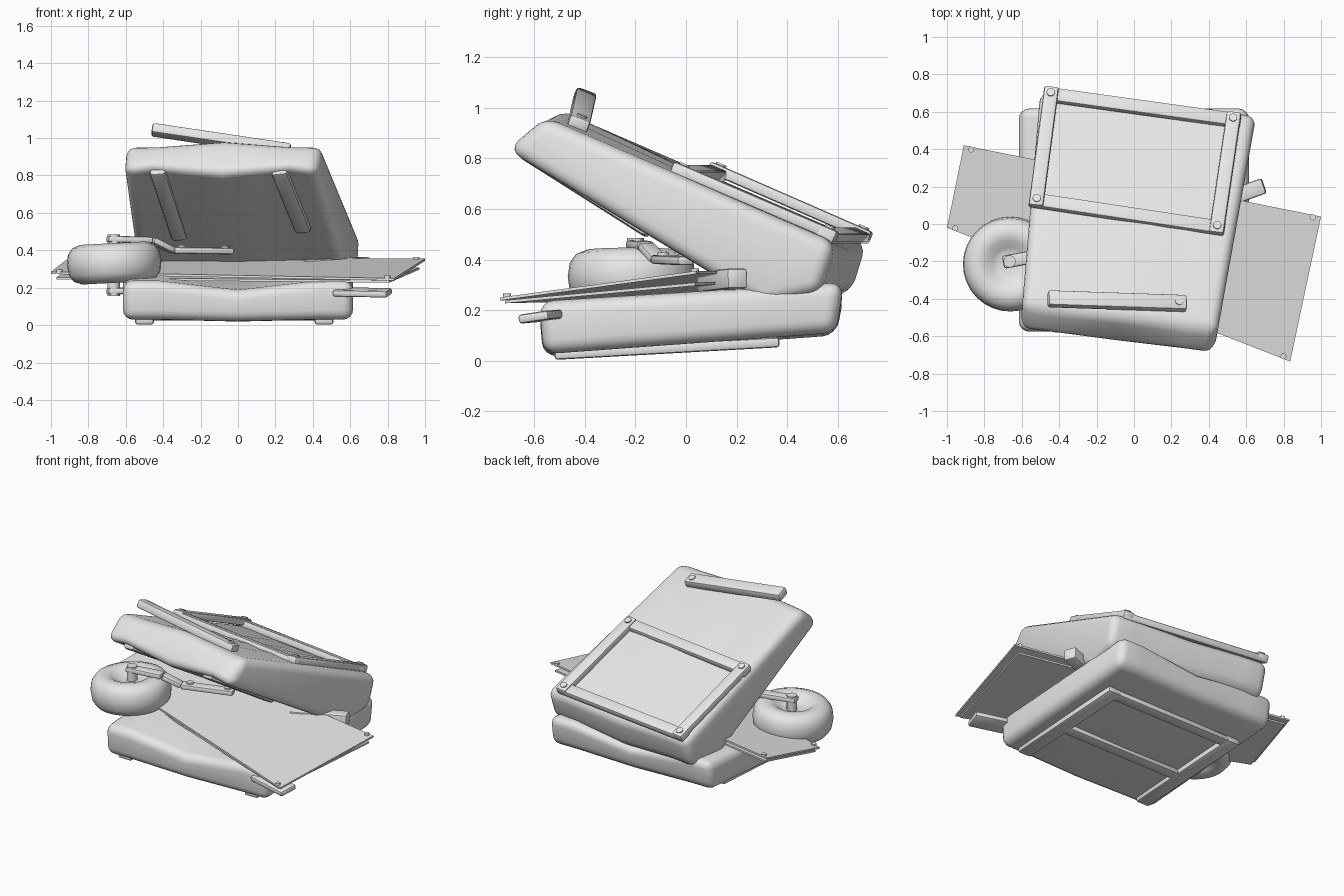
import bpy, bmesh, math
from mathutils import Vector, Matrix

cube = bpy.data.objects.get("Cube")
if cube:
    bpy.data.objects.remove(cube, do_unlink=True)

GREY = (0.8, 0.8, 0.8, 1)
grey = bpy.data.materials.new("plain_grey")
grey.use_nodes = True
grey.diffuse_color = GREY
grey.node_tree.nodes["Principled BSDF"].inputs["Base Color"].default_value = GREY


def finish(name, bm, bevel=0.0, segments=2, angle=35):
    """Turn a bmesh into a smooth-shaded, optionally bevelled object."""
    bmesh.ops.recalc_face_normals(bm, faces=bm.faces)
    mesh = bpy.data.meshes.new(name)
    bm.to_mesh(mesh)
    bm.free()
    mesh.materials.append(grey)
    ob = bpy.data.objects.new(name, mesh)
    bpy.context.collection.objects.link(ob)
    bpy.ops.object.select_all(action='DESELECT')
    bpy.context.view_layer.objects.active = ob
    ob.select_set(True)
    if bevel:
        mod = ob.modifiers.new("rounded_edges", 'BEVEL')
        mod.width, mod.segments = bevel, segments
        mod.limit_method, mod.angle_limit = 'ANGLE', math.radians(32)
        bpy.ops.object.modifier_apply(modifier=mod.name)
    bpy.ops.object.shade_smooth_by_angle(angle=math.radians(angle))
    return ob


def bar(name, p, q, width, height, up=(0, 0, 1), bevel=0.012):
    """Box running from p to q, with its top turned towards up."""
    p, q = Vector(p), Vector(q)
    along = (q - p).normalized()
    side = along.cross(Vector(up)).normalized()
    turn = Matrix((along, side, side.cross(along))).transposed().to_4x4()
    size = Matrix.Diagonal(((q - p).length, width, height, 1))
    bm = bmesh.new()
    bmesh.ops.create_cube(bm, size=1, matrix=Matrix.Translation((p + q) / 2) @ turn @ size)
    return finish(name, bm, bevel)


def bolt(name, at, axis=(0, 0, 1), radius=0.022, depth=0.03):
    bm = bmesh.new()
    turn = Vector(axis).to_track_quat('Z', 'Y').to_matrix().to_4x4()
    bmesh.ops.create_cone(bm, cap_ends=True, segments=12, radius1=radius, radius2=radius,
                          depth=depth, matrix=Matrix.Translation(at) @ turn)
    return finish(name, bm)


def cushion(name, profile, bends, place, bevel):
    """Sweep a side profile across the width; bends lift its middle and its flanks."""
    bm = bmesh.new()
    rings = []
    for u in (-1, -0.7, -0.35, 0, 0.35, 0.7, 1):
        t = min(abs(u) / 0.7, 1)
        inside = abs(u) < 1
        rings.append([bm.verts.new(place(u, y, z + inside * (mid * (1 - t) + flank * t)))
                      for (y, z), (mid, flank) in zip(profile, bends)])
    n = len(profile)
    for a, b in zip(rings, rings[1:]):
        for i in range(n):
            j = (i + 1) % n
            bm.faces.new((a[i], a[j], b[j], b[i]))
    bm.faces.new(rings[0])
    bm.faces.new(rings[-1])
    return finish(name, bm, bevel, 4, 50)


# Lower cushion, leaning slightly forward
cushion("lower_cushion", [(-0.565, 0.025), (-0.58, 0.235), (0.625, 0.31), (0.595, 0.11)],
        [(-0.01, 0), (-0.05, 0), (-0.05, 0), (-0.01, 0)],
        lambda u, y, z: (0.615 * u, y, z), 0.055)

# Upper cushion, steeply tilted and turned
cushion("upper_cushion",
        [(-0.71, 0.825), (-0.565, 0.965), (0.59, 0.465), (0.53, 0.27), (0.3, 0.215)],
        [(-0.015, 0.022), (0.03, 0), (-0.015, 0), (-0.025, 0), (-0.02, 0.015)],
        lambda u, y, z: (0.132 * y + (0.55 + 0.047 * y) * u, y + 0.065 * (1 - u), z), 0.055)


# Rail frame under the lower cushion
def under(x, y):
    return (x, y, 0.024 + 0.056 * (y + 0.5))


for label, x in (("right", -0.5), ("left", 0.46)):
    bar(f"base_rail_{label}", under(x, -0.52), under(x, 0.37), 0.1, 0.04)
for label, y in (("front", -0.15), ("rear", 0.33)):
    bar(f"base_cross_rail_{label}", under(-0.5, y), under(0.46, y), 0.08, 0.036)

# Rail frame on top of the upper cushion
slope = Vector((0, 0.4, 0.92))
corners = [Vector(c) for c in ((-0.445, 0.69, 0.495), (0.53, 0.555, 0.495),
                               (0.445, -0.02, 0.742), (-0.52, 0.125, 0.742))]
for i, label in enumerate(("rear", "left", "front", "right")):
    p, q = corners[i], corners[(i + 1) % 4]
    over = (q - p).normalized() * 0.04
    lift = slope * (0.01 if i % 2 else 0)
    bar(f"top_rail_{label}", p - over + lift, q + over + lift, 0.078, 0.045, slope)
    bolt(f"top_rail_bolt_{label}", p + slope * 0.025, slope)

# Loose bar on the upper cushion's front edge
loose_up = (0.15, 0.35, 0.94)
bar("loose_top_bar", (-0.46, -0.40, 1.045), (0.28, -0.425, 0.935), 0.085, 0.055, loose_up)
bolt("loose_top_bar_bolt", (0.24, -0.415, 0.957), loose_up)

# Straps on the underside of the upper cushion
for label, p, q in (("right", (-0.43, -0.57, 0.83), (-0.31, 0.02, 0.47)),
                    ("left", (0.22, -0.645, 0.83), (0.35, -0.14, 0.51))):
    bar(f"under_strap_{label}", p, q, 0.09, 0.06, (0, 0.5, 0.87), 0.02)

# Two thin skewed plates between the cushions, spreading apart towards the rear
plate = [Vector(c) for c in ((-0.91, 0.42, 0.355), (1.0, 0.04, 0.355),
                             (0.835, -0.735, 0.25), (-1.0, -0.02, 0.285))]
middle = sum(plate, Vector()) / 4
for name, spread, inset in (("upper_plate", 0, 0), ("lower_plate", 1, 0.03)):
    bm = bmesh.new()
    top = [bm.verts.new(c.lerp(middle, inset) - Vector((0, 0, spread * gap)))
           for c, gap in zip(plate, (0.03, 0.045, 0.013, 0.03))]
    low = [bm.verts.new(v.co - Vector((0, 0, 0.012))) for v in top]
    bm.faces.new(top)
    bm.faces.new(low)
    for i in range(4):
        j = (i + 1) % 4
        bm.faces.new((top[i], top[j], low[j], low[i]))
    finish(name, bm)
for i, c in enumerate(plate):
    bolt(f"plate_bolt_{i + 1}", c + (middle - c).normalized() * 0.045 + Vector((0, 0, 0.002)),
         depth=0.02, radius=0.016)

# Loose stubs sticking out on the left
bar("front_stub", (0.52, -0.53, 0.178), (0.81, -0.605, 0.172), 0.125, 0.036, (0, -0.15, 1))
bar("side_stub", (0.35, 0.08, 0.31), (0.695, 0.205, 0.325), 0.085, 0.08)

# Wheel lying flat: half profile mirrored and spun
half = [(0, 0.055), (0.06, 0.055), (0.09, 0.065), (0.125, 0.095), (0.175, 0.106),
        (0.22, 0.09), (0.245, 0.055), (0.253, 0)]
outline = half + [(r, -z) for r, z in reversed(half[:-1])]
bm = bmesh.new()
verts = [bm.verts.new((r, 0, z)) for r, z in outline]
edges = [bm.edges.new(pair) for pair in zip(verts, verts[1:])]
bmesh.ops.spin(bm, geom=verts + edges, cent=(0, 0, 0), axis=(0, 0, 1),
               angle=math.tau, steps=32)
bmesh.ops.remove_doubles(bm, verts=bm.verts, dist=0.0005)
bmesh.ops.transform(bm, matrix=Matrix.Translation((-0.662, -0.215, 0.332))
                    @ Matrix.Rotation(math.radians(-3), 4, 'Y'), verts=bm.verts)
finish("wheel", bm, angle=60)

# Axle and cranked arm of the wheel
bolt("wheel_axle", (-0.665, -0.2, 0.32), radius=0.033, depth=0.33)
arm = [(-0.7, -0.205, 0.46), (-0.46, -0.16, 0.455), (-0.35, -0.11, 0.4), (-0.03, 0.0, 0.395)]
for i, (p, q) in enumerate(zip(arm, arm[1:])):
    bar(f"wheel_arm_{i + 1}", p, q, 0.07, 0.035)
for i, p in enumerate(((-0.3, -0.09, 0.412), (-0.07, -0.01, 0.407))):
    bolt(f"wheel_arm_bolt_{i + 1}", p)
bar("wheel_arm_lower", (-0.7, -0.205, 0.18), (-0.4, -0.15, 0.19), 0.07, 0.035)
